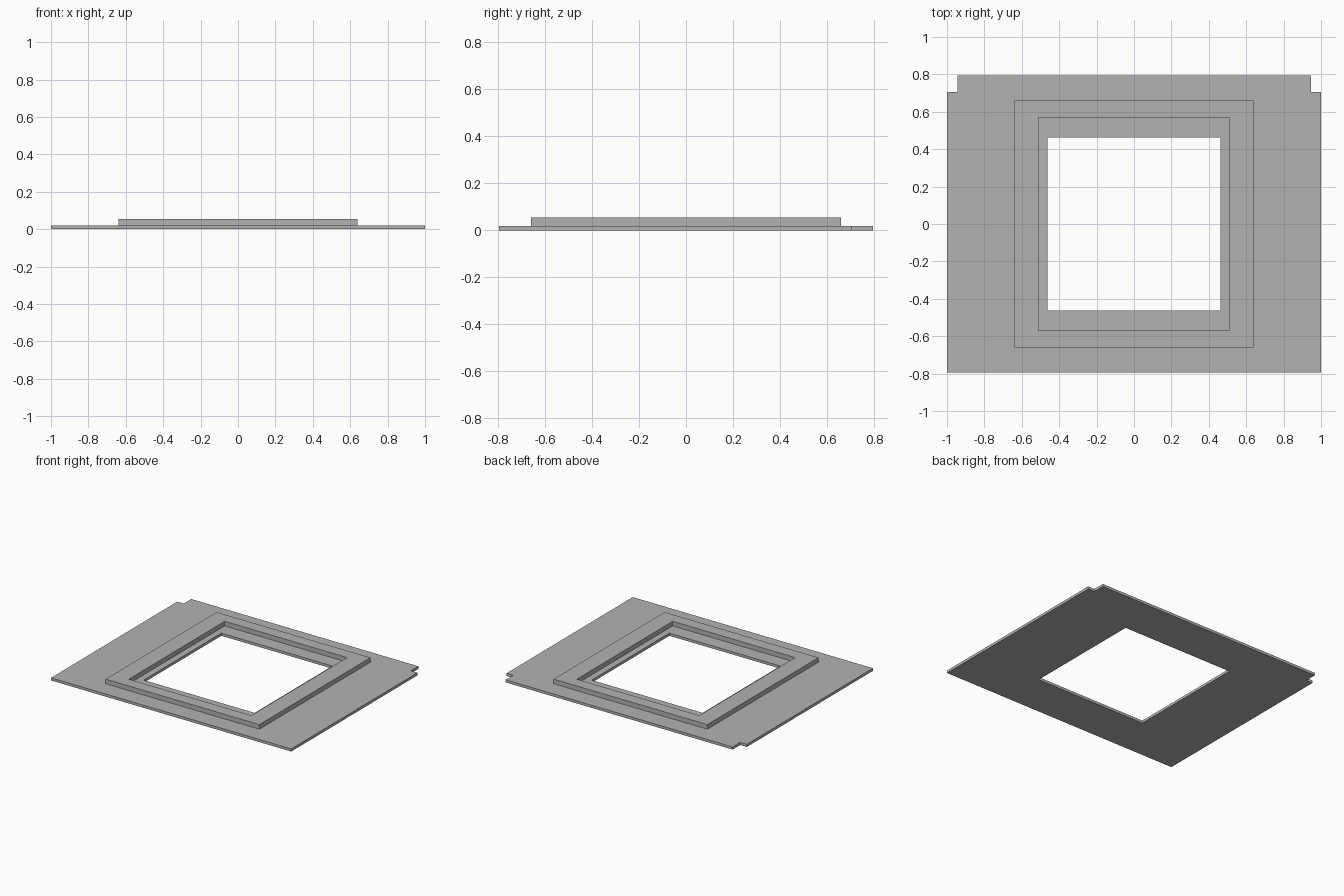
import bpy
import bmesh

cube = bpy.data.objects.get("Cube")
if cube:
    bpy.data.objects.remove(cube, do_unlink=True)

grey = bpy.data.materials.new("plain grey")
grey.use_nodes = True
colour = (0.45, 0.45, 0.45, 1)
grey.diffuse_color = colour
grey.node_tree.nodes["Principled BSDF"].inputs["Base Color"].default_value = colour


def rectangle(x, y):
    return [(-x, -y), (x, -y), (x, y), (-x, y)]


def extruded_ring(name, outer, inner, bottom, top):
    """Flat sheet between two outlines, extruded upwards."""
    bm = bmesh.new()
    edges = []
    for outline in (outer, inner):
        verts = [bm.verts.new((x, y, bottom)) for x, y in outline]
        edges += [bm.edges.new((v, verts[i - 1])) for i, v in enumerate(verts)]
    bmesh.ops.triangle_fill(bm, edges=edges, use_beauty=True)
    base = bm.faces[:]
    result = bmesh.ops.extrude_face_region(bm, geom=base, use_keep_orig=True)
    raised = [g for g in result["geom"] if isinstance(g, bmesh.types.BMVert)]
    bmesh.ops.translate(bm, verts=raised, vec=(0, 0, top - bottom))
    bmesh.ops.recalc_face_normals(bm, faces=bm.faces)
    bmesh.ops.dissolve_limit(bm, angle_limit=0.01, verts=bm.verts, edges=bm.edges)
    mesh = bpy.data.meshes.new(name)
    bm.to_mesh(mesh)
    bm.free()
    mesh.materials.append(grey)
    obj = bpy.data.objects.new(name, mesh)
    bpy.context.collection.objects.link(obj)
    return obj


# Base plate with notched rear corners and a square opening
half_x, half_y, notch_x, notch_y = 1.0, 0.795, 0.945, 0.705
right_side = [(half_x, -half_y), (half_x, notch_y), (notch_x, notch_y), (notch_x, half_y)]
plate_outline = right_side + [(-x, y) for x, y in reversed(right_side)]
plate_top = 0.02
extruded_ring("base_plate", plate_outline, rectangle(0.462, 0.462), 0, plate_top)

# Raised rim around the opening
extruded_ring("raised_rim", rectangle(0.64, 0.66), rectangle(0.51, 0.57), plate_top, 0.055)
